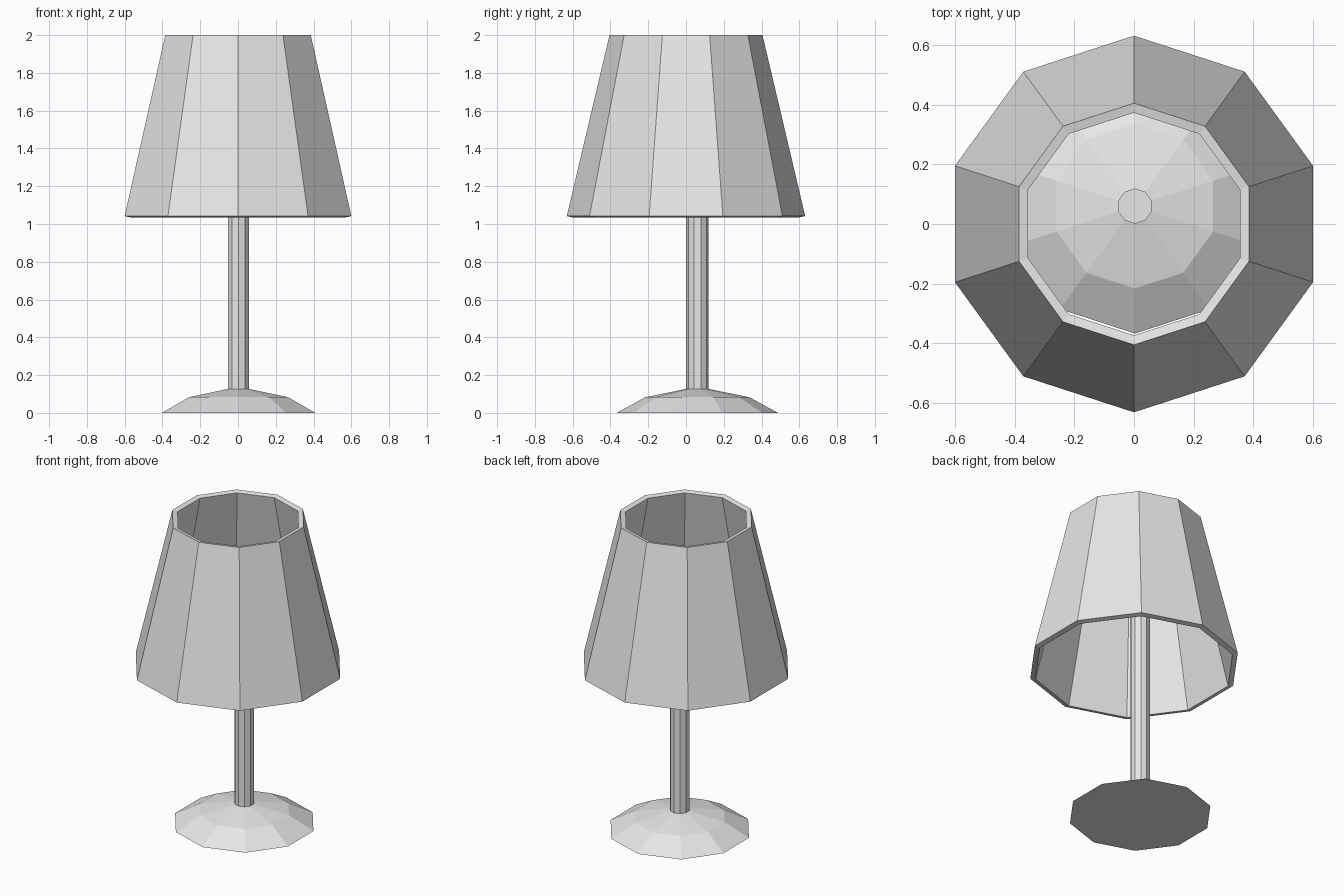
import bpy
import bmesh
from math import cos, sin, pi

cube = bpy.data.objects.get("Cube")
if cube:
    bpy.data.objects.remove(cube, do_unlink=True)

SIDES = 10

grey = bpy.data.materials.new("light_grey")
grey.use_nodes = True
colour = (0.8, 0.8, 0.8, 1)
grey.diffuse_color = colour
grey.node_tree.nodes["Principled BSDF"].inputs["Base Color"].default_value = colour


def lathe(name, profile, x=0, y=0, closed=False):
    """Turn (radius, height) points into a flat-sided solid of revolution."""
    bm = bmesh.new()
    rings = []
    for r, z in profile:
        angles = [2 * pi * i / SIDES - pi / 2 for i in range(SIDES)]
        rings.append([bm.verts.new((r * cos(a), r * sin(a), z)) for a in angles])
    pairs = list(zip(rings, rings[1:]))
    if closed:
        pairs.append((rings[-1], rings[0]))
    else:
        bm.faces.new(rings[0][::-1])
        bm.faces.new(rings[-1])
    for low, high in pairs:
        for i in range(SIDES):
            j = (i + 1) % SIDES
            bm.faces.new((low[i], low[j], high[j], high[i]))
    bmesh.ops.recalc_face_normals(bm, faces=bm.faces)
    mesh = bpy.data.meshes.new(name)
    bm.to_mesh(mesh)
    bm.free()
    mesh.materials.append(grey)
    obj = bpy.data.objects.new(name, mesh)
    obj.location = (x, y, 0)
    bpy.context.collection.objects.link(obj)
    return obj


# Foot and stem share an axis set slightly behind the shade's
AXIS = (0.003, 0.06)
lathe("base", [(0.427, 0), (0.276, 0.083), (0.058, 0.127)], *AXIS)
lathe("stem", [(0.059, 0.12), (0.059, 1.52)], *AXIS)

# Open shade with a thin wall, its rims square to the slope
lathe("shade", [(0.631, 1.042), (0.405, 2), (0.373, 1.993), (0.599, 1.035)], closed=True)
